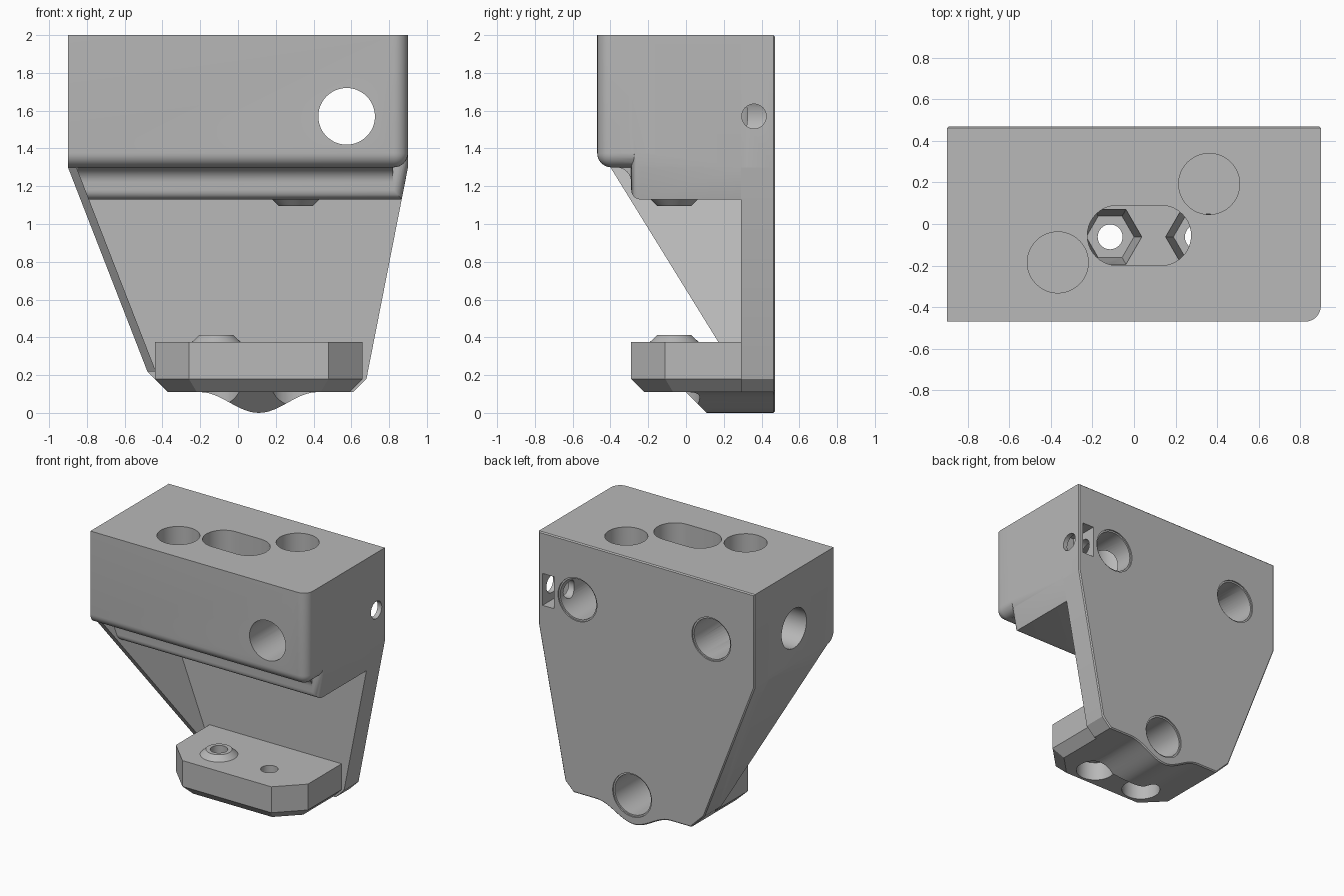
import bpy, bmesh, math
from mathutils import Matrix, Vector

if "Cube" in bpy.data.objects:
    bpy.data.objects.remove(bpy.data.objects["Cube"])

grey = bpy.data.materials.new("plain_grey")
grey.diffuse_color = (0.48, 0.48, 0.48, 1)
grey.use_nodes = True
grey.node_tree.nodes["Principled BSDF"].inputs["Base Color"].default_value = grey.diffuse_color


def finish(bm, name):
    bmesh.ops.recalc_face_normals(bm, faces=bm.faces)
    me = bpy.data.meshes.new(name)
    bm.to_mesh(me)
    bm.free()
    ob = bpy.data.objects.new(name, me)
    bpy.context.collection.objects.link(ob)
    me.materials.append(grey)
    return ob


def loft(rings):
    """Closed solid through rings of equal point count."""
    bm = bmesh.new()
    vs = [[bm.verts.new(p) for p in r] for r in rings]
    n = len(vs[0])
    bm.faces.new(vs[0])
    bm.faces.new(vs[-1])
    for a, b in zip(vs, vs[1:]):
        for i in range(n):
            j = (i + 1) % n
            bm.faces.new((a[i], a[j], b[j], b[i]))
    bmesh.ops.recalc_face_normals(bm, faces=bm.faces)
    return bm


def box(x0, x1, y0, y1, z0, z1):
    return loft([[(x0, y0, z), (x1, y0, z), (x1, y1, z), (x0, y1, z)] for z in (z0, z1)])


def cyl(axis, u, v, a, b, r, r2=None, sides=48):
    """Cylinder or cone from a to b along an axis; u, v are the other coordinates in order."""
    def place(c, s, t):
        p = [u + c, v + s]
        p.insert("xyz".index(axis), t)
        return p
    ang = [2 * math.pi * i / sides for i in range(sides)]
    return loft([[place(q * math.cos(k), q * math.sin(k), t) for k in ang]
                 for q, t in ((r, a), (r if r2 is None else r2, b))])


def clip(bm, co, no):
    geom = bm.verts[:] + bm.edges[:] + bm.faces[:]
    bmesh.ops.bisect_plane(bm, geom=geom, plane_co=co, plane_no=no, clear_outer=True)
    bmesh.ops.holes_fill(bm, edges=[e for e in bm.edges if e.is_boundary], sides=0)


def bevel(bm, test, w, seg):
    edges = [e for e in bm.edges if test(*[v.co for v in e.verts])]
    bmesh.ops.bevel(bm, geom=edges, offset=w, segments=seg, profile=0.5, affect='EDGES')


def near(a, b):
    return abs(a - b) < 1e-4


# Back plate with tapered outline and wavy foot
wave = []
for i in range(25):
    x = 0.42 - 0.62 * i / 24
    wave.append((x, 0.055 * (1 - math.cos(math.pi * (x - 0.11) / 0.31))))
outline = [(-0.9, 2), (0.9, 2), (0.9, 1.3), (0.68, 0.18), (0.61, 0.11)] + wave + \
          [(-0.37, 0.11), (-0.48, 0.22), (-0.9, 1.3)]
bm = loft([[(x, y, z) for x, z in outline] for y in (0.29, 0.47)])
bevel(bm, lambda a, b: near(a.y, 0.47) and near(b.y, 0.47), 0.008, 1)
body = finish(bm, "bracket_body")
parts = []

# Upper block, with its lower step cut along the tapered sides
bm = box(-0.9, 0.9, -0.29, 0.32, 1.13, 2)
clip(bm, (0.9, 0, 1.3), (1.12, 0, -0.22))
clip(bm, (-0.9, 0, 1.3), (-1.08, 0, -0.42))
bevel(bm, lambda a, b: near(a.y, -0.29) and near(b.y, -0.29) and max(a.z, b.z) < 1.31
      and (near(a.z, b.z) or min(a.x, b.x) > 0.8), 0.05, 6)
parts.append(finish(bm, "upper_block"))

# Overhanging front with rounded edges
bm = box(-0.9, 0.9, -0.47, -0.2, 1.3, 2)
bevel(bm, lambda a, b: (near(a.y, -0.47) and near(b.y, -0.47) and
                        ((near(a.z, 1.3) and near(b.z, 1.3)) or (a.x > 0.8 and b.x > 0.8)))
      or (a.x > 0.8 and b.x > 0.8 and near(a.z, 1.3) and near(b.z, 1.3)), 0.075, 8)
parts.append(finish(bm, "front_overhang"))

# Hollow fillet under the overhang
prof = [(-0.25, 1.33), (-0.37, 1.33)]
for i in range(9):
    k = math.pi / 2 * i / 8
    prof.append((-0.37 + 0.08 * math.sin(k), 1.22 + 0.08 * math.cos(k)))
prof.append((-0.25, 1.22))
parts.append(finish(loft([[(x, y, z) for y, z in prof] for x in (-0.85, 0.82)]), "under_fillet"))

# Left gusset following the sloped side
tri = [(-0.4, 1.3), (0.32, 1.3), (0.32, 0.22), (0.267, 0.22)]
slope = 0.42 / 1.08
parts.append(finish(loft([[(-0.9 + (1.3 - z) * slope + t, y, z) for y, z in tri]
                          for t in (0, 0.045)]), "side_gusset"))


# Lower shelf with cut corners and chamfered underside
def shelf_ring(d, z):
    a, b, f = -0.44 + d, 0.66 - d, -0.29 + d
    c = 0.18 - 0.4 * d
    return [(a, 0.32, z), (a, f + c, z), (a + c, f, z), (b - c, f, z), (b, f + c, z), (b, 0.32, z)]


parts.append(finish(loft([shelf_ring(0.07, 0.11), shelf_ring(0, 0.18), shelf_ring(0, 0.375)]),
                    "lower_shelf"))

# Wavy keel under the shelf, sloped at the front
bm = loft([[(x, y, z) for x, z in [(0.42, 0.15)] + wave + [(-0.2, 0.15)]] for y in (-0.04, 0.32)])
clip(bm, (0, 0.11, 0), (0, -1, -1))
parts.append(finish(bm, "keel"))

# Conical bearing bosses
AX = (-0.115, 0.305)
AY = -0.062
parts.append(finish(cyl("z", AX[0], AY, 0.36, 0.412, 0.145, 0.09), "shelf_boss"))
parts.append(finish(cyl("z", AX[1], AY, 1.095, 1.15, 0.09, 0.145), "step_boss"))

# Cutters: back holes, side holes, top holes, nut pockets
cuts = []
for x, z, front in ((0.575, 1.57, -0.6), (-0.54, 1.57, 0.0), (0.12, 0.22, 0.1)):
    cuts += [cyl("y", x, z, front, 0.6, 0.15), cyl("y", x, z, 0.46, 0.6, 0.162)]
cuts.append(cyl("x", 0.0, 1.57, -1, -0.4, 0.148))
cuts.append(cyl("x", 0.36, 1.57, 0.6, 1, 0.065, sides=32))
cuts.append(box(0.77, 0.865, 0.25, 0.6, 1.45, 1.69))
for x, y in ((-0.367, -0.185), (0.362, 0.193)):
    cuts.append(cyl("z", x, y, 1.4, 2.1, 0.147))
slot = []
for cx, start in ((0.13, -math.pi / 2), (-0.08, math.pi / 2)):
    slot += [(cx + 0.145 * math.cos(start + math.pi * i / 20),
              -0.055 + 0.145 * math.sin(start + math.pi * i / 20)) for i in range(21)]
cuts.append(loft([[(x, y, z) for x, y in slot] for z in (1.6, 2.1)]))
for x in AX:
    cuts.append(cyl("z", x, AY, 1.3, 1.62, 0.115, 0.155, sides=6))
    cuts.append(cyl("z", x, AY, -0.1, 1.45, 0.06, sides=32))
    cuts.append(cyl("z", x, AY, -0.1, 0.25, 0.135))


def boolean(tool, op):
    m = body.modifiers.new("bool", 'BOOLEAN')
    m.operation, m.object, m.solver = op, tool, 'EXACT'
    deps = bpy.context.evaluated_depsgraph_get()
    new = bpy.data.meshes.new_from_object(body.evaluated_get(deps))
    body.modifiers.clear()
    body.data = new
    bpy.data.objects.remove(tool)


for p in parts:
    boolean(p, 'UNION')
for c in cuts:
    boolean(finish(c, "cutter"), 'DIFFERENCE')

body.data.name = "bracket_body"
body.data.materials.clear()
body.data.materials.append(grey)
for p in body.data.polygons:
    p.material_index = 0
bpy.ops.object.select_all(action='DESELECT')
bpy.context.view_layer.objects.active = body
body.select_set(True)
bpy.ops.object.shade_smooth_by_angle(angle=math.radians(30))
